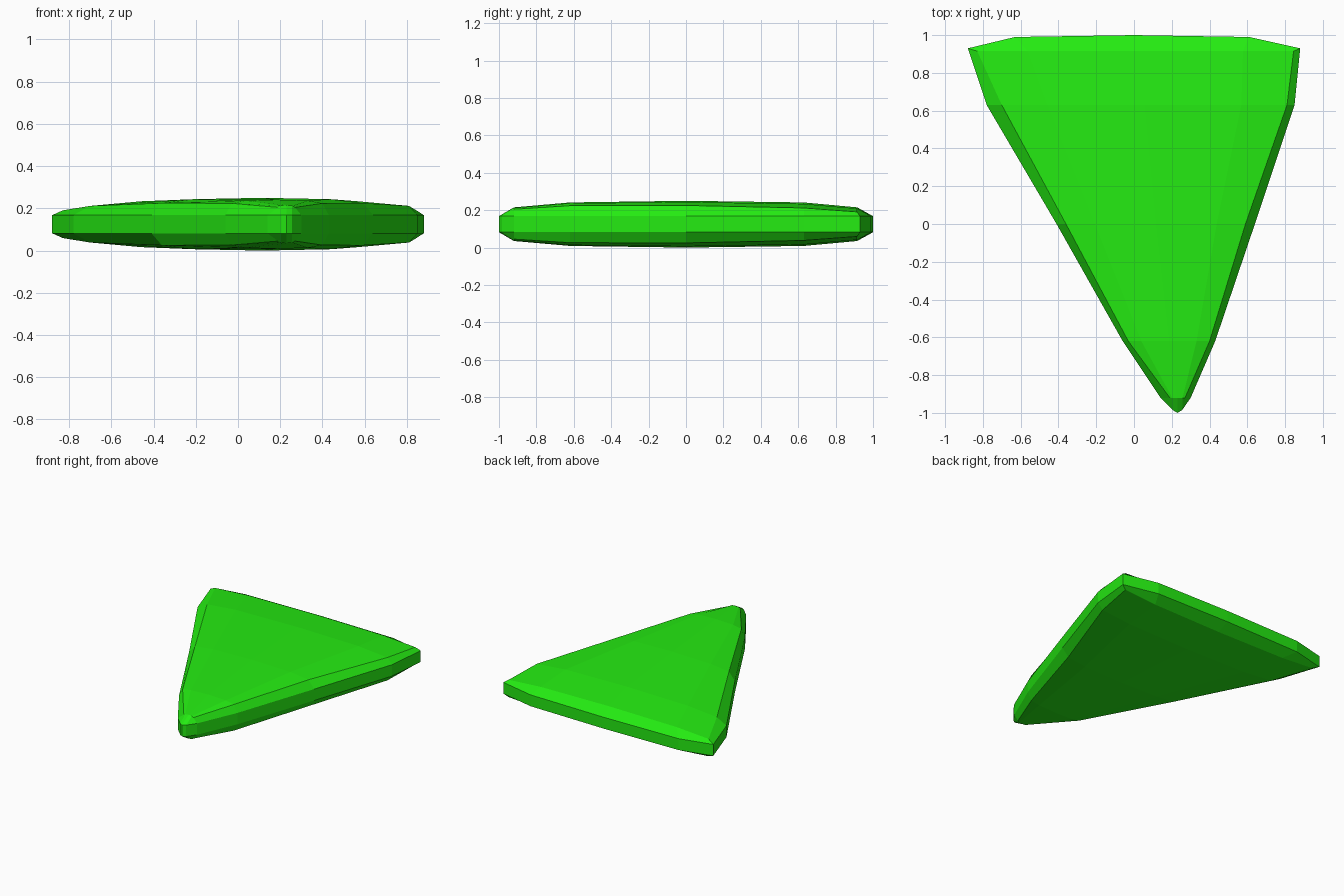
import bpy, bmesh

if "Cube" in bpy.data.objects:
    bpy.data.objects.remove(bpy.data.objects["Cube"])

MID_Z = 0.125
N = 5
# rows from back (+y) to front (-y): y, left x, right x of the flat face
ROWS = [(0.915, -0.83, 0.845), (0.63, -0.70, 0.81), (0.0, -0.36, 0.59),
        (-0.62, -0.03, 0.40), (-0.92, 0.19, 0.27)]
COLS = [0.0, 0.16, 0.5, 0.84, 1.0]           # position across each row
DOME_Y = [0.72, 0.93, 1.0, 0.93, 0.72]       # thickness along the length
DROP_X = [0.27, 0.07, 0.0, 0.07, 0.27]       # thickness lost across the width

# widest outline, clockwise from the back left corner
RIM = [(-0.88, 0.93), (-0.63, 0.99), (0, 1.0), (0.61, 0.99), (0.88, 0.93),
       (0.85, 0.63), (0.64, 0), (0.43, -0.62), (0.30, -0.92),
       (0.255, -0.985), (0.23, -1.0), (0.205, -0.985), (0.14, -0.92),
       (-0.06, -0.62), (-0.41, 0), (-0.78, 0.63)]

# grid indices around the face border, matching RIM order
BORDER = ([(0, c) for c in range(N)] + [(r, N - 1) for r in range(1, N)]
          + [(N - 1, c) for c in range(N - 2, -1, -1)]
          + [(r, 0) for r in range(N - 2, 0, -1)])

bm = bmesh.new()


def dome(i, j):
    """Relative half thickness; narrow rows are flatter across."""
    width = (ROWS[i][2] - ROWS[i][1]) / 1.675
    return DOME_Y[i] * (1 - DROP_X[j] * (0.4 + 0.6 * width))


def bridge(a, b):
    for k in range(len(a)):
        m = (k + 1) % len(a)
        bm.faces.new((a[k], a[m], b[m], b[k]))


def add_half(side):
    """One domed face, joined to its rim loop; returns that loop."""
    grid = [[bm.verts.new((l + (r - l) * t, y,
                           MID_Z + side * 0.125 * dome(i, j)))
             for j, t in enumerate(COLS)] for i, (y, l, r) in enumerate(ROWS)]
    for i in range(N - 1):
        for j in range(N - 1):
            bm.faces.new((grid[i][j], grid[i + 1][j],
                          grid[i + 1][j + 1], grid[i][j + 1]))
    rim = [bm.verts.new((x, y, MID_Z + side * 0.043)) for x, y in RIM]
    bridge([grid[i][j] for i, j in BORDER], rim)
    return rim


# top and bottom faces, then the upright band between them
bridge(add_half(1), add_half(-1))
bmesh.ops.recalc_face_normals(bm, faces=bm.faces)

mesh = bpy.data.meshes.new("rounded_wedge")
bm.to_mesh(mesh)
bm.free()
wedge = bpy.data.objects.new("rounded_wedge", mesh)
bpy.context.collection.objects.link(wedge)

green = bpy.data.materials.new("green")
green.diffuse_color = (0.018, 0.83, 0.006, 1)
green.use_nodes = True
green.node_tree.nodes["Principled BSDF"].inputs["Base Color"].default_value = green.diffuse_color
mesh.materials.append(green)
